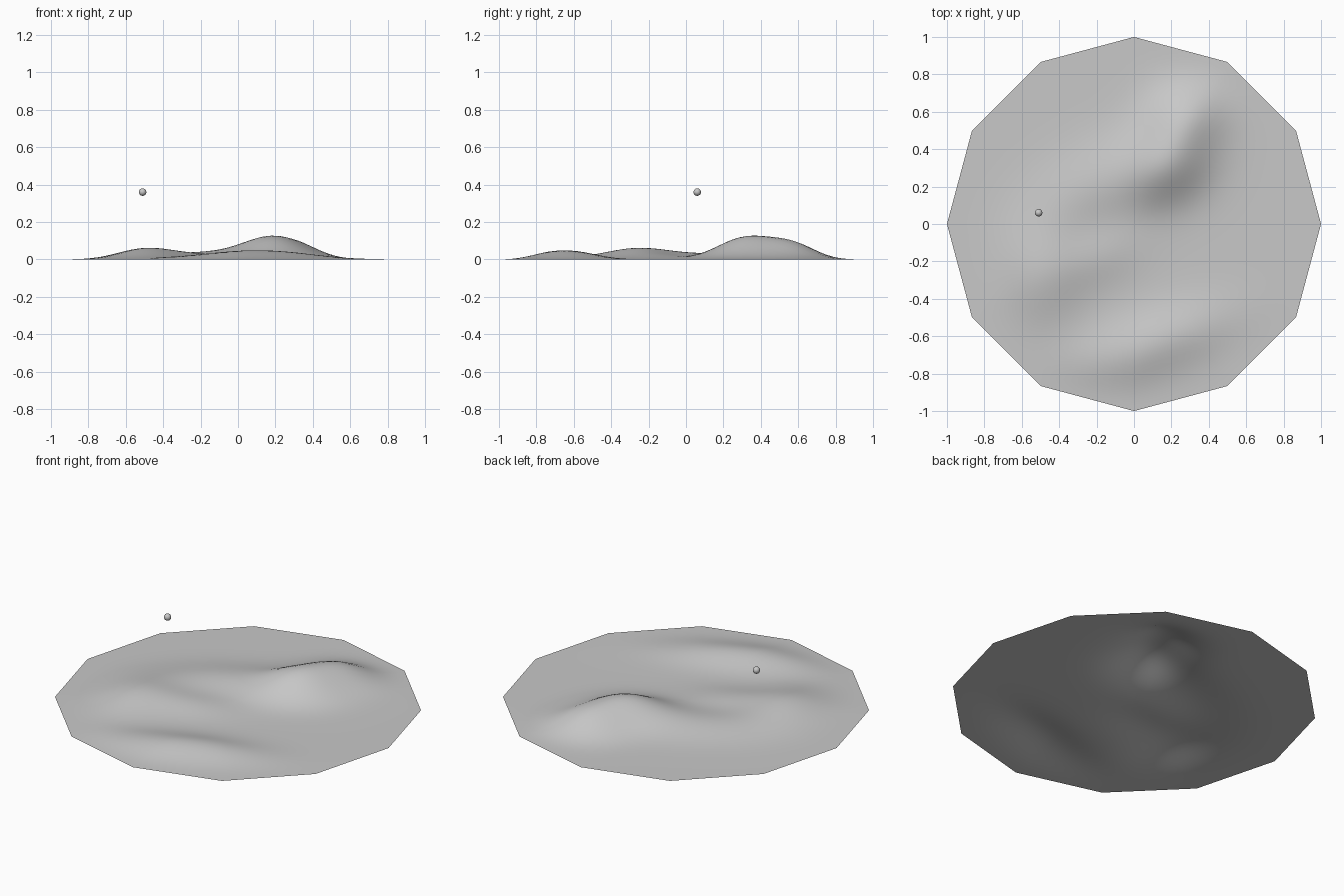
import bpy
import bmesh
from math import cos, sin, pi, exp, radians
from mathutils import Vector

SIDES, PER_SIDE, RINGS = 12, 8, 30

cube = bpy.data.objects.get("Cube")
if cube:
    bpy.data.objects.remove(cube, do_unlink=True)

grey = bpy.data.materials.new("stone_grey")
grey.use_nodes = True
colour = (0.58, 0.58, 0.58, 1)
grey.diffuse_color = colour
grey.node_tree.nodes["Principled BSDF"].inputs["Base Color"].default_value = colour

# Hills: centre x, centre y, height, length, width, heading in degrees
HILLS = [
    (0.18, 0.32, 0.108, 0.24, 0.19, 35),     # main peak
    (0.28, 0.58, 0.078, 0.21, 0.17, 25),     # shoulder behind it
    (-0.22, 0.20, 0.035, 0.36, 0.20, 30),    # low spur
    (-0.50, -0.26, 0.056, 0.21, 0.28, 0),    # side mound
    (-0.20, -0.18, 0.024, 0.25, 0.15, 20),   # inner rise
    (0.16, -0.62, 0.045, 0.36, 0.16, 18),    # front ridge
    (-0.12, -0.76, 0.018, 0.35, 0.16, 0),    # front apron
]


def height(x, y, t):
    z = 0
    for cx, cy, h, length, width, heading in HILLS:
        a = radians(heading)
        u = (x - cx) * cos(a) + (y - cy) * sin(a)
        v = (y - cy) * cos(a) - (x - cx) * sin(a)
        z += h * exp(-((u / length) ** 2 + (v / width) ** 2))
    return z * (1 - t ** 8)


def add_object(name, bm):
    mesh = bpy.data.meshes.new(name)
    bm.to_mesh(mesh)
    bm.free()
    mesh.materials.append(grey)
    mesh.polygons.foreach_set("use_smooth", [True] * len(mesh.polygons))
    obj = bpy.data.objects.new(name, mesh)
    bpy.context.collection.objects.link(obj)
    return obj


# Hilly ground sheet with a twelve-sided rim
corners = [Vector((cos(2 * pi * i / SIDES), sin(2 * pi * i / SIDES))) for i in range(SIDES)]
rim = [corners[i].lerp(corners[(i + 1) % SIDES], j / PER_SIDE)
       for i in range(SIDES) for j in range(PER_SIDE)]
bm = bmesh.new()
centre = bm.verts.new((0, 0, height(0, 0, 0)))
inner = None
for r in range(1, RINGS + 1):
    t = r / RINGS
    ring = [bm.verts.new((p.x * t, p.y * t, height(p.x * t, p.y * t, t))) for p in rim]
    for i in range(len(rim)):
        k = (i + 1) % len(rim)
        if inner:
            bm.faces.new((inner[i], ring[i], ring[k], inner[k]))
        else:
            bm.faces.new((centre, ring[i], ring[k]))
    inner = ring
add_object("ground", bm)

# Small ball floating above the ground
bm = bmesh.new()
bmesh.ops.create_uvsphere(bm, u_segments=24, v_segments=12, radius=0.02)
ball = add_object("floating_ball", bm)
ball.location = (-0.51, 0.06, 0.36)
